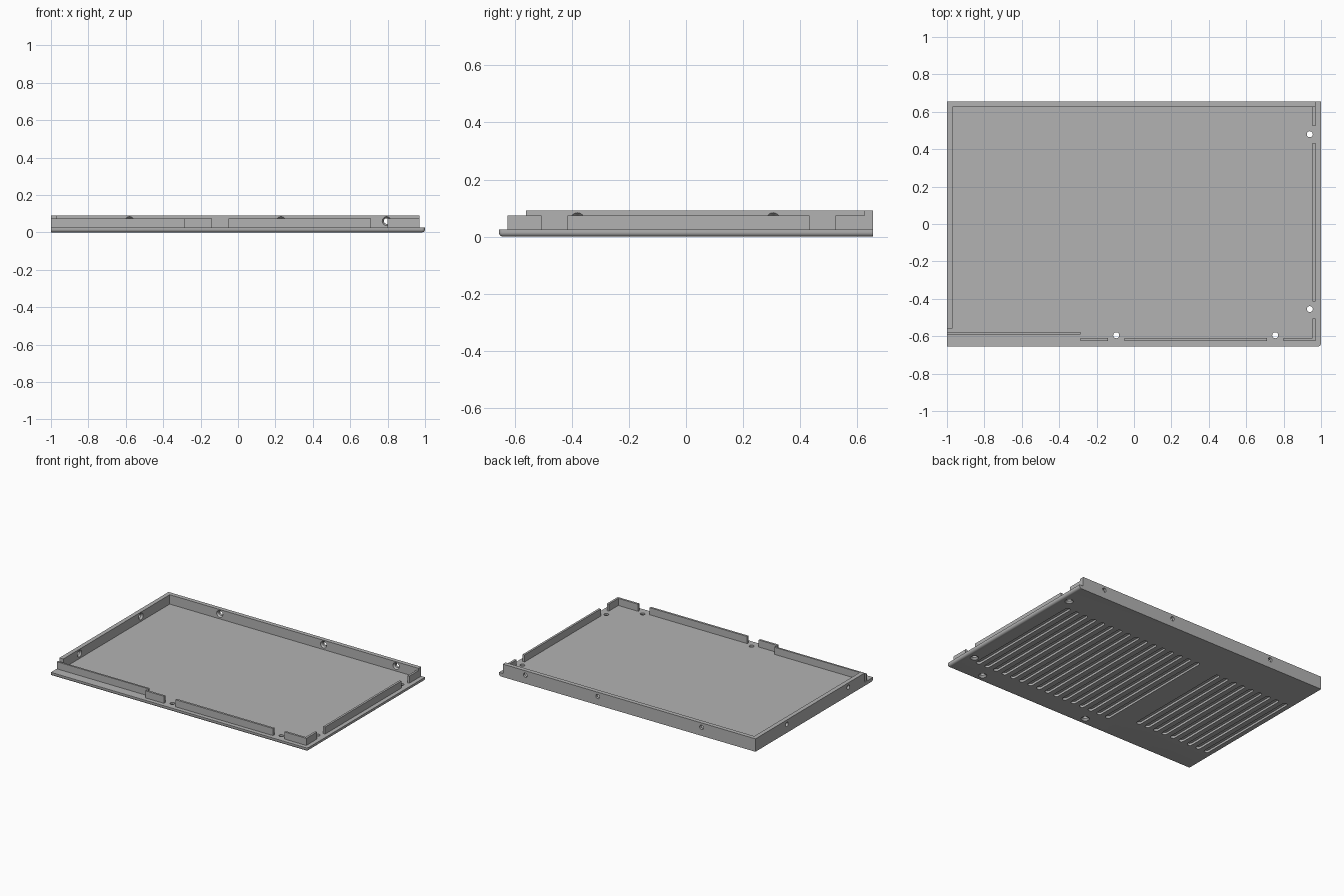
import bpy, bmesh, math
from mathutils import Matrix, Vector

if "Cube" in bpy.data.objects:
    bpy.data.objects.remove(bpy.data.objects["Cube"])

grey = bpy.data.materials.new("metal_grey")
grey.diffuse_color = (0.45, 0.45, 0.45, 1)
grey.use_nodes = True
grey.node_tree.nodes["Principled BSDF"].inputs["Base Color"].default_value = grey.diffuse_color

FLOOR, LOW, HIGH = 0.025, 0.075, 0.091
D = 0.655


def finish(bm, name):
    bmesh.ops.recalc_face_normals(bm, faces=bm.faces)
    me = bpy.data.meshes.new(name)
    bm.to_mesh(me)
    bm.free()
    me.materials.append(grey)
    ob = bpy.data.objects.new(name, me)
    bpy.context.collection.objects.link(ob)
    return ob


def add_box(bm, x0, x1, y0, y1, z0, z1):
    m = Matrix.Translation(((x0 + x1) / 2, (y0 + y1) / 2, (z0 + z1) / 2))
    m = m @ Matrix.Diagonal((x1 - x0, y1 - y0, z1 - z0, 1))
    bmesh.ops.create_cube(bm, size=1, matrix=m)


def add_screw_hole(bm, origin, axis, depth, r, big_r, sink):
    """Countersunk hole: wide at the origin, narrowing along the axis."""
    rot = Vector(axis).to_track_quat('Z', 'Y').to_matrix()
    rings = []
    slope = (big_r - r) / sink
    for rad, h in ((big_r + slope * 0.004, -0.004), (r, sink), (r, depth)):
        rings.append([bm.verts.new(Vector(origin) + rot @ Vector((
            rad * math.cos(a * math.tau / 24), rad * math.sin(a * math.tau / 24), h)))
            for a in range(24)])
    for a, b in zip(rings, rings[1:]):
        for i in range(24):
            j = (i + 1) % 24
            bm.faces.new((a[i], a[j], b[j], b[i]))
    bm.faces.new(rings[0][::-1])
    bm.faces.new(rings[-1])


def add_slot(bm, x, y0, y1, w, depth):
    """Round-ended blind groove in the underside."""
    r = w / 2
    pts = [(x + r * math.cos(t), y1 - r + r * math.sin(t))
           for t in (i * math.pi / 8 for i in range(9))]
    pts += [(x - r * math.cos(t), y0 + r - r * math.sin(t))
            for t in (i * math.pi / 8 for i in range(9))]
    lo = [bm.verts.new((px, py, -0.01)) for px, py in pts]
    hi = [bm.verts.new((px, py, depth)) for px, py in pts]
    bm.faces.new(lo[::-1])
    bm.faces.new(hi)
    for i in range(len(pts)):
        j = (i + 1) % len(pts)
        bm.faces.new((lo[i], lo[j], hi[j], hi[i]))


def cut(ob, bm):
    cutter = finish(bm, ob.name + "_cutter")
    mod = ob.modifiers.new("cut", 'BOOLEAN')
    mod.operation, mod.solver, mod.object = 'DIFFERENCE', 'EXACT', cutter
    bpy.context.view_layer.objects.active = ob
    bpy.ops.object.modifier_apply(modifier="cut")
    bpy.data.objects.remove(cutter)


# Base plate, rounded along its front and right lower edges
bm = bmesh.new()
add_box(bm, -1, 1, -D, D, 0, FLOOR)
edges = []
for e in bm.edges:
    c = (e.verts[0].co + e.verts[1].co) / 2
    if (c.z < 0.001 and (c.x > 0.9 or c.y < -0.6)) or (c.x > 0.9 and c.y < -0.6):
        edges.append(e)
bmesh.ops.bevel(bm, geom=edges, offset=0.016, segments=5, profile=0.5, affect='EDGES')
plate = finish(bm, "base_plate")

# Underside vent grooves and countersunk screw holes
bm = bmesh.new()
for count, x0, x1, y0, y1 in ((16, 0.88, -0.19, -0.50, 0.41), (9, -0.39, -0.95, -0.43, 0.37)):
    for i in range(count):
        add_slot(bm, x0 + (x1 - x0) * i / (count - 1), y0, y1, 0.034, 0.015)
for x, y in ((0.94, 0.48), (0.94, -0.455), (0.755, -0.595), (-0.095, -0.595)):
    add_screw_hole(bm, (x, y, 0), (0, 0, 1), 0.04, 0.016, 0.027, 0.012)
cut(plate, bm)

# Tall back and left walls as one L-shaped piece, drilled from inside
bm = bmesh.new()
outline = ((-1, -0.56), (-0.97, -0.56), (-0.97, 0.625), (0.97, 0.625), (0.97, D), (-1, D))
face = bm.faces.new([bm.verts.new((x, y, FLOOR)) for x, y in outline])
top = bmesh.ops.extrude_face_region(bm, geom=[face])["geom"]
bmesh.ops.translate(bm, vec=(0, 0, HIGH - FLOOR),
                    verts=[v for v in top if isinstance(v, bmesh.types.BMVert)])
tall = finish(bm, "tall_back_and_left_wall")
bm = bmesh.new()
for x in (-0.58, 0.23, 0.795):
    add_screw_hole(bm, (x, 0.625, 0.06), (0, 1, 0), 0.05, 0.015, 0.024, 0.012)
for y in (-0.38, 0.305):
    add_screw_hole(bm, (-0.97, y, 0.06), (-1, 0, 0), 0.05, 0.015, 0.024, 0.012)
cut(tall, bm)

# Low front lips
for i, (x0, x1, y0, y1) in enumerate(((-1, -0.285, -0.59, -0.577), (-0.285, -0.14, -0.625, -0.61),
                                      (-0.05, 0.71, -0.625, -0.61), (0.8, 0.955, -0.625, -0.61))):
    bm = bmesh.new()
    add_box(bm, x0, x1, y0, y1, FLOOR, LOW)
    finish(bm, f"front_lip_{i + 1}")

# Low right lips
for i, (y0, y1) in enumerate(((-0.625, -0.505), (-0.415, 0.433), (0.523, 0.625))):
    bm = bmesh.new()
    add_box(bm, 0.955, 0.97, y0, y1, FLOOR, LOW)
    finish(bm, f"right_lip_{i + 1}")

# Smooth only the rounded edges and holes
for ob in bpy.context.scene.objects:
    ob.select_set(True)
bpy.context.view_layer.objects.active = plate
bpy.ops.object.shade_smooth_by_angle(angle=math.radians(25))
